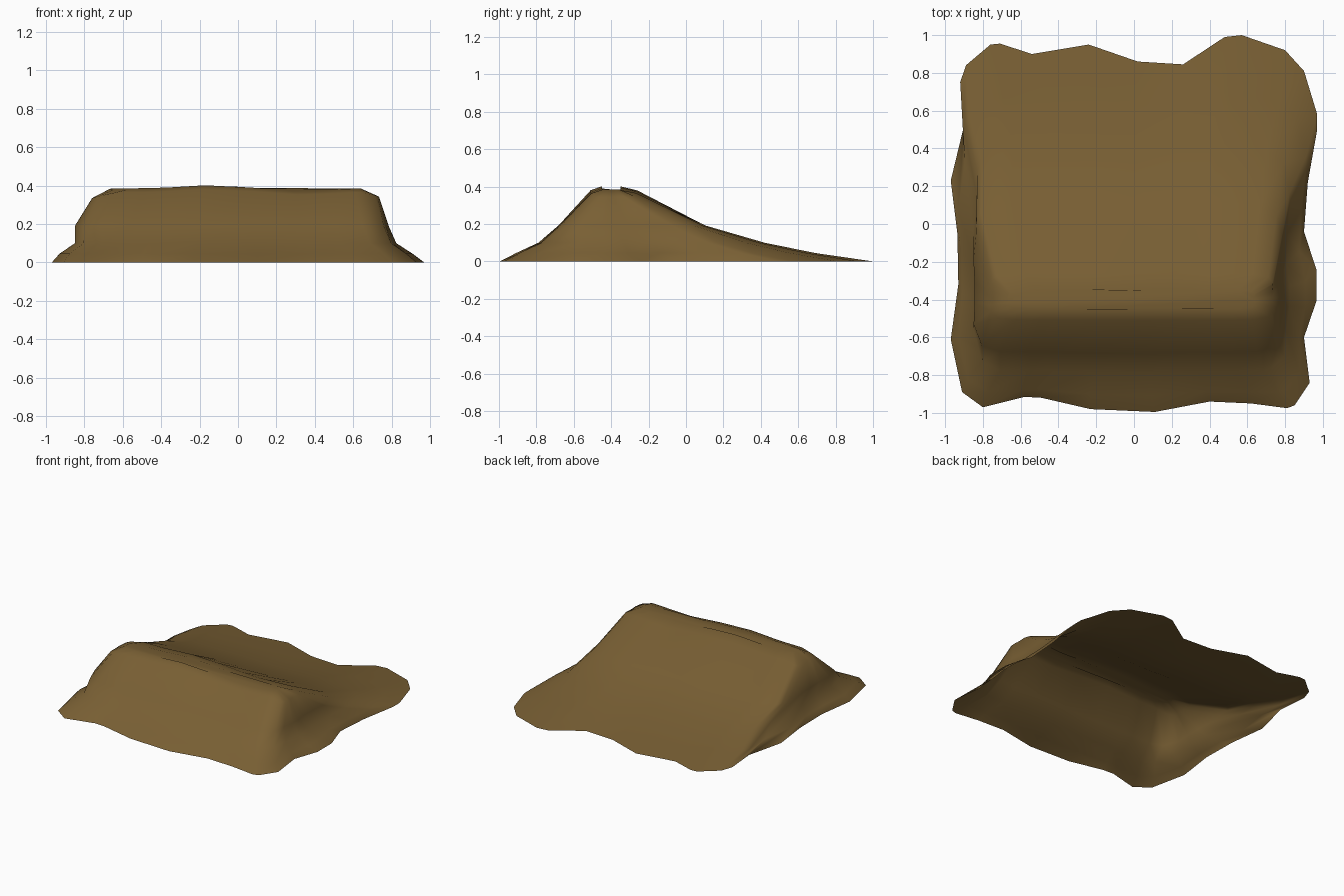
import bpy, bmesh

if "Cube" in bpy.data.objects:
    bpy.data.objects.remove(bpy.data.objects["Cube"])

# wavy ground outline of the mound (x, y), counter-clockwise order not required
OUTLINE = [(-.92, .75), (-.89, .84), (-.76, .95), (-.71, .955), (-.54, .90), (-.24, .95),
           (.02, .86), (.26, .845), (.48, .99), (.57, 1), (.80, .92), (.90, .81),
           (.97, .58), (.97, .50), (.92, .22), (.90, -.04), (.965, -.24), (.965, -.41),
           (.90, -.60), (.93, -.84), (.85, -.96), (.81, -.975), (.62, -.95), (.40, -.94),
           (.11, -.995), (-.23, -.98), (-.49, -.92), (-.58, -.915), (-.80, -.97),
           (-.91, -.89), (-.97, -.61), (-.93, -.32), (-.935, -.05), (-.97, .23), (-.90, .52)]

# contour levels: x min, x max, y min, y max, height, waviness damping
LEVELS = [(-.97, .97, -1, 1, 0, 0),
          (-.93, .91, -.91, .69, .045, .5),
          (-.85, .825, -.79, .42, .10, .7),
          (-.85, .785, -.685, .11, .19, .8),
          (-.76, .735, -.51, -.26, .365, .9),
          (-.67, .64, -.45, -.35, .385, .9)]


def ring_point(p, level):
    x0, x1, y0, y1, z, damp = level
    u, v = p[0] / .97, p[1]
    m = (abs(u) ** 9 + abs(v) ** 9) ** (1 / 9)
    s = (1 / m) ** damp
    u, v = u * s, v * s
    x = (x0 + x1) / 2 + u * (x1 - x0) / 2
    y = (y0 + y1) / 2 + v * (y1 - y0) / 2
    if z > .3:  # slightly uneven crest, lower at its ends
        z += .018 * max(0, 1 - abs(x + .15) / .3) - .015 * max(0, 1 - abs(x - .35) / .25)
        z -= .03 * max(0, (abs(x) - .66) / .1)
    return x, y, z


# open shell lofted through the contour levels
bm = bmesh.new()
rings = [[bm.verts.new(ring_point(p, lv)) for p in OUTLINE] for lv in LEVELS]
n = len(OUTLINE)
for a, b in zip(rings, rings[1:]):
    for i in range(n):
        j = (i + 1) % n
        bm.faces.new((a[j], a[i], b[i], b[j]))
bm.faces.new(list(reversed(rings[-1])))
for f in bm.faces:
    f.smooth = True
bm.normal_update()

mesh = bpy.data.meshes.new("dirt_mound")
bm.to_mesh(mesh)
bm.free()
mound = bpy.data.objects.new("dirt_mound", mesh)
bpy.context.collection.objects.link(mound)

soil = bpy.data.materials.new("brown soil")
soil.diffuse_color = (.19, .115, .034, 1)
soil.use_nodes = True
soil.node_tree.nodes["Principled BSDF"].inputs["Base Color"].default_value = soil.diffuse_color
mesh.materials.append(soil)
